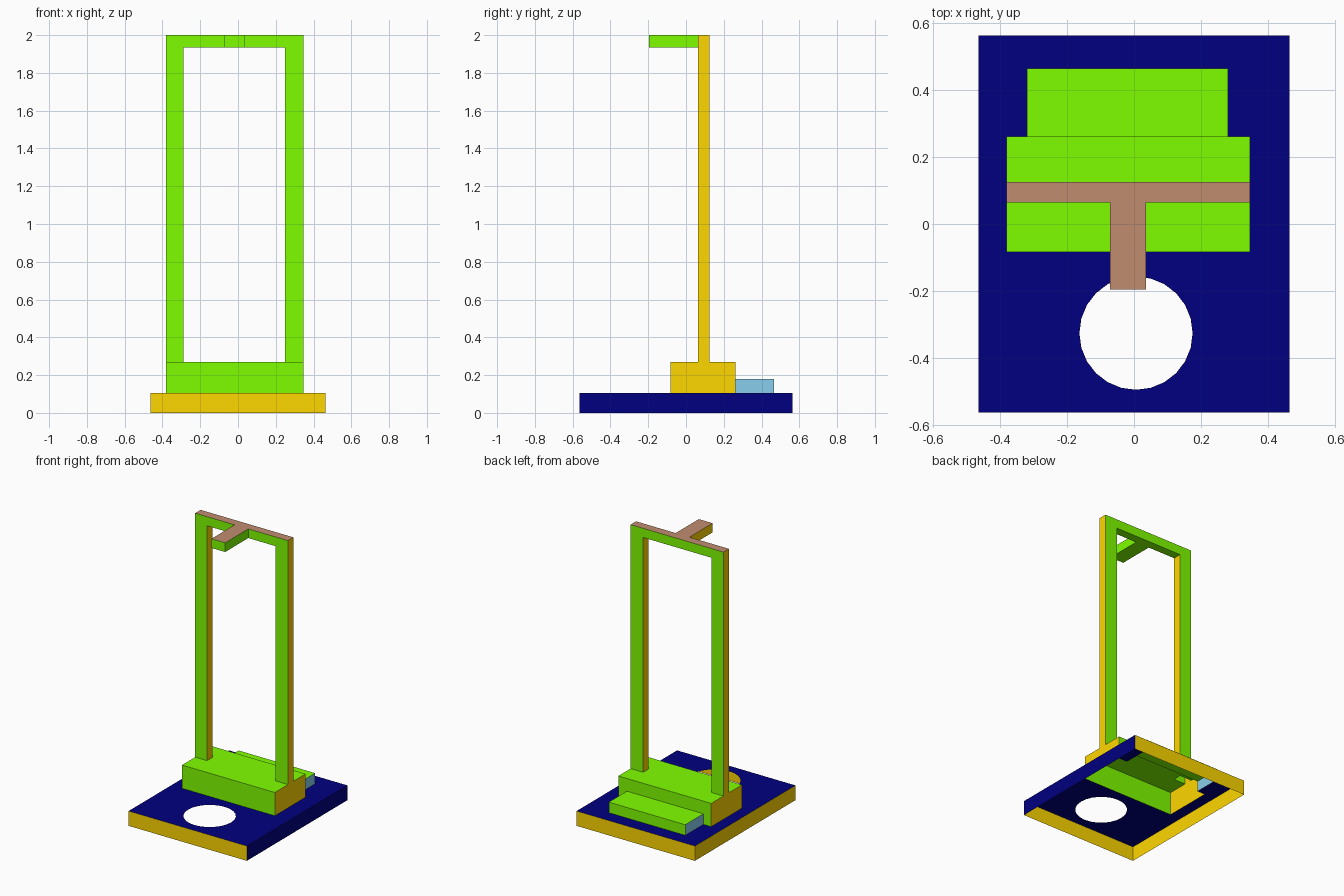
import bpy, bmesh, math

if "Cube" in bpy.data.objects:
    bpy.data.objects.remove(bpy.data.objects["Cube"])


def linear(c):
    c /= 255
    return c / 12.92 if c <= 0.04045 else ((c + 0.055) / 1.055) ** 2.4


# Colours as 0-255 display values
COLOURS = {"navy": (0, 0, 128), "gold": (255, 215, 0), "green": (127, 255, 0),
           "brown": (193, 140, 111), "steel": (135, 206, 235)}
MATS = {}
for key, rgb in COLOURS.items():
    MATS[key] = bpy.data.materials.new(key)
    MATS[key].diffuse_color = (*[linear(c) for c in rgb], 1)


# Points on a plane across one axis
def at_x(x, pts): return [(x, y, z) for y, z in pts]
def at_y(y, pts): return [(x, y, z) for x, z in pts]
def at_z(z, pts): return [(x, y, z) for x, y in pts]
def rect(a0, a1, b0, b1): return [(a0, b0), (a1, b0), (a1, b1), (a0, b1)]


def shell(name, faces, fills=()):
    """Open thin shell. faces: (colour, points, outward normal);
    fills: (colour, outline loops incl. holes), facing up."""
    bm = bmesh.new()
    slots = []

    def paint(f, colour, normal):
        if colour not in slots:
            slots.append(colour)
        f.material_index = slots.index(colour)
        f.normal_update()
        if f.normal.dot(normal) < 0:
            f.normal_flip()

    for colour, pts, normal in faces:
        paint(bm.faces.new([bm.verts.new(p) for p in pts]), colour, normal)
    for colour, loops in fills:
        edges = []
        for loop in loops:
            vs = [bm.verts.new(p) for p in loop]
            edges += [bm.edges.new((vs[i - 1], vs[i])) for i in range(len(vs))]
        res = bmesh.ops.triangle_fill(bm, edges=edges, use_beauty=True)
        for f in res["geom"]:
            if isinstance(f, bmesh.types.BMFace):
                paint(f, colour, UP)
    bmesh.ops.remove_doubles(bm, verts=bm.verts, dist=1e-5)
    me = bpy.data.meshes.new(name)
    bm.to_mesh(me)
    bm.free()
    for s in slots:
        me.materials.append(MATS[s])
    ob = bpy.data.objects.new(name, me)
    bpy.context.collection.objects.link(ob)


UP, DOWN = (0, 0, 1), (0, 0, -1)
LEFT, RIGHT, FRONT, BACK = (-1, 0, 0), (1, 0, 0), (0, -1, 0), (0, 1, 0)

# Main sizes
BX0, BX1, BY0, BY1, BZ = -0.464, 0.464, -0.563, 0.563, 0.105     # base
KX0, KX1, KY0, KY1, KZ = -0.381, 0.347, -0.083, 0.262, 0.27      # block
SX0, SX1, SY1, SZ = -0.32, 0.28, 0.465, 0.18                     # step
PX0, PX1, PY0, PY1, PZ, TOP = -0.288, 0.249, 0.064, 0.125, 1.935, 2.0  # posts
AX0, AX1, AY0 = -0.072, 0.036, -0.195                            # arm

# Base: open underneath, round hole in front, open below the block and step
hole = [(0.006 + 0.169 * math.cos(i * math.tau / 24),
         -0.326 + 0.169 * math.sin(i * math.tau / 24)) for i in range(24)]
footprint = [(KX0, KY0), (KX1, KY0), (KX1, KY1), (SX1, KY1), (SX1, SY1),
             (SX0, SY1), (SX0, KY1), (KX0, KY1)]
shell("base_plate", [
    ("gold", at_y(BY0, rect(BX0, BX1, 0, BZ)), FRONT),
    ("gold", at_y(BY1, rect(BX0, BX1, 0, BZ)), BACK),
    ("gold", at_x(BX0, rect(BY0, BY1, 0, BZ)), LEFT),
    ("navy", at_x(BX1, rect(BY0, BY1, 0, BZ)), RIGHT),
], [("navy", [at_z(BZ, rect(BX0, BX1, BY0, BY1)), at_z(BZ, footprint), at_z(BZ, hole)])])

# Block: top is notched where the hollow posts rise, back is notched at the step
block_top = [(KX0, KY0), (KX1, KY0), (KX1, PY0), (PX1, PY0), (PX1, PY1), (KX1, PY1),
             (KX1, KY1), (KX0, KY1), (KX0, PY1), (PX0, PY1), (PX0, PY0), (KX0, PY0)]
block_back = [(KX0, BZ), (SX0, BZ), (SX0, SZ), (SX1, SZ), (SX1, BZ), (KX1, BZ),
              (KX1, KZ), (KX0, KZ)]
shell("block", [
    ("green", at_z(KZ, block_top), UP),
    ("green", at_y(KY0, rect(KX0, KX1, BZ, KZ)), FRONT),
    ("green", at_y(KY1, block_back), BACK),
    ("gold", at_x(KX0, rect(KY0, KY1, BZ, KZ)), LEFT),
    ("gold", at_x(KX1, rect(KY0, KY1, BZ, KZ)), RIGHT),
])

# Step behind the block
shell("rear_step", [
    ("green", at_z(SZ, rect(SX0, SX1, KY1, SY1)), UP),
    ("green", at_y(SY1, rect(SX0, SX1, BZ, SZ)), BACK),
    ("steel", at_x(SX0, rect(KY1, SY1, BZ, SZ)), LEFT),
    ("steel", at_x(SX1, rect(KY1, SY1, BZ, SZ)), RIGHT),
])


# Upright frame with the short arm reaching forward from its top bar
def tee(x0, x1):
    return [(x0, PY1), (x0, PY0), (AX0, PY0), (AX0, AY0), (AX1, AY0), (AX1, PY0),
            (x1, PY0), (x1, PY1)]


arch = [(KX0, KZ), (PX0, KZ), (PX0, PZ), (PX1, PZ), (PX1, KZ), (KX1, KZ),
        (KX1, TOP), (KX0, TOP)]
left_half = [(KX0, KZ), (PX0, KZ), (PX0, PZ), (AX0, PZ), (AX0, TOP), (KX0, TOP)]
right_half = [(KX1, KZ), (PX1, KZ), (PX1, PZ), (AX1, PZ), (AX1, TOP), (KX1, TOP)]
shell("frame_and_arm", [
    ("brown", at_z(TOP, tee(KX0, KX1)), UP),
    ("green", at_z(PZ, tee(PX0, PX1)), DOWN),
    ("green", at_y(PY1, arch), BACK),
    ("green", at_y(PY0, left_half), FRONT),
    ("green", at_y(PY0, right_half), FRONT),
    ("gold", at_x(KX0, rect(PY0, PY1, KZ, TOP)), LEFT),
    ("gold", at_x(KX1, rect(PY0, PY1, KZ, TOP)), RIGHT),
    ("gold", at_x(PX0, rect(PY0, PY1, KZ, PZ)), RIGHT),
    ("gold", at_x(PX1, rect(PY0, PY1, KZ, PZ)), LEFT),
    ("green", at_y(AY0, rect(AX0, AX1, PZ, TOP)), FRONT),
    ("gold", at_x(AX0, rect(AY0, PY0, PZ, TOP)), LEFT),
    ("green", at_x(AX1, rect(AY0, PY0, PZ, TOP)), RIGHT),
])

for m in bpy.data.materials:
    if m.users and not m.is_grease_pencil:
        m.use_nodes = True
        m.node_tree.nodes["Principled BSDF"].inputs["Base Color"].default_value = m.diffuse_color
